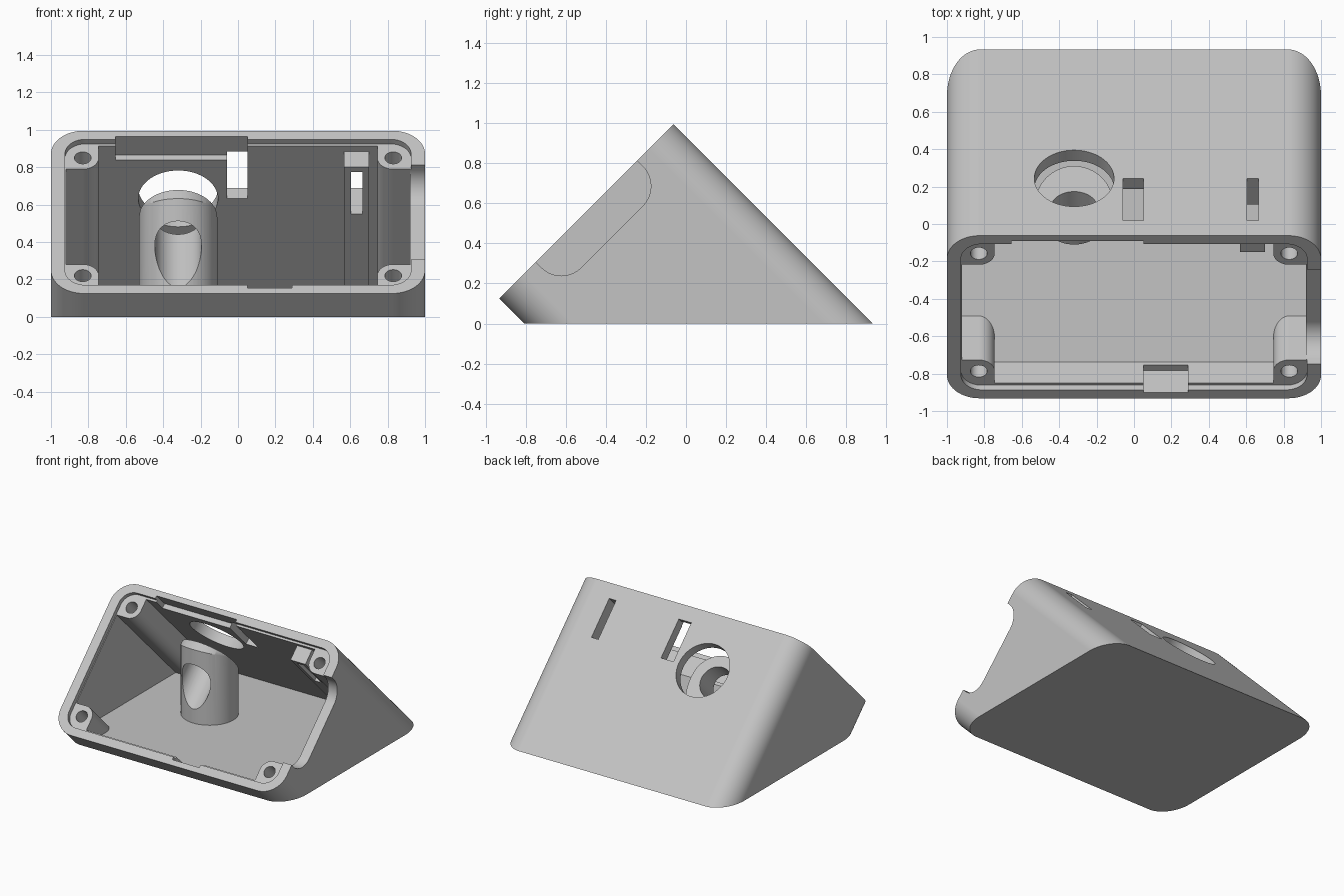
import bpy, bmesh
from math import sin, cos, sqrt, radians
from mathutils import Vector, Matrix

if "Cube" in bpy.data.objects:
    bpy.data.objects.remove(bpy.data.objects["Cube"], do_unlink=True)

# Parts are made in the frame of the open face (x across, y up the face,
# z out of the box) and tilted into place at the end
TILT = Matrix.Translation((0, -0.497, 0.56)) @ Matrix.Rotation(radians(45), 4, "X")
UNTILT = TILT.inverted()
FLOOR = 0.045


def inward(x, s, d):
    return Vector((x, s, -d))


def along_up(x, d, s):
    return Vector((x, s, -d))


def along_x(s, d, x):
    return Vector((x, s, -d))


def upright(x, y, z):
    return UNTILT @ Vector((x, y, z))


def arc(cx, cy, r, start, end, n=16):
    return [(cx + r * cos(radians(start + (end - start) * i / n)),
             cy + r * sin(radians(start + (end - start) * i / n))) for i in range(n + 1)]


def circle(cx, cy, r, n=64):
    return arc(cx, cy, r, 0, 360, n)[:-1]


def rect(x0, x1, y0, y1):
    return [(x0, y0), (x1, y0), (x1, y1), (x0, y1)]


def rounded(w, h, r):
    pts = []
    for sx, sy, a in ((1, 1, 0), (-1, 1, 90), (-1, -1, 180), (1, -1, 270)):
        pts += arc(sx * (w - r), sy * (h - r), r, a, a + 90)
    return pts


def prism(name, outline, lo, hi, place=inward):
    """Extrude a 2D outline from lo to hi in the chosen direction."""
    bm = bmesh.new()
    a = [bm.verts.new(place(u, v, lo)) for u, v in outline]
    b = [bm.verts.new(place(u, v, hi)) for u, v in outline]
    bm.faces.new(a)
    bm.faces.new(b)
    for i in range(len(a)):
        j = (i + 1) % len(a)
        bm.faces.new((a[i], a[j], b[j], b[i]))
    bmesh.ops.recalc_face_normals(bm, faces=bm.faces)
    mesh = bpy.data.meshes.new(name)
    bm.to_mesh(mesh)
    bm.free()
    ob = bpy.data.objects.new(name, mesh)
    bpy.context.collection.objects.link(ob)
    return ob


def measure(mesh):
    """Signed volume, and whether the surface is closed."""
    bm = bmesh.new()
    bm.from_mesh(mesh)
    result = bm.calc_volume(signed=True), all(e.is_manifold for e in bm.edges)
    bm.free()
    return result


def combine(target, tool, op="DIFFERENCE"):
    """Boolean with the first solver that gives a closed, plausible solid."""
    before, size = measure(target.data)[0], measure(tool.data)[0]
    mod = target.modifiers.new("combine", "BOOLEAN")
    mod.operation, mod.object = op, tool
    good = None
    for solver in ("MANIFOLD", "EXACT", "FLOAT"):
        mod.solver = solver
        bpy.context.view_layer.update()
        graph = bpy.context.evaluated_depsgraph_get()
        mesh = bpy.data.meshes.new_from_object(target.evaluated_get(graph))
        after, closed = measure(mesh)
        if closed and after > 0.1 * before and 1e-7 < abs(after - before) < abs(size) + 1e-4:
            good = mesh
            break
    target.modifiers.clear()
    if good:
        target.data = good
    bpy.data.objects.remove(tool, do_unlink=True)


def below(z):
    return prism("below", rect(-3, 3, -3, 3), -3, z, upright)


# Outer shell, cut flat at the ground
housing = prism("housing", rounded(1, 0.615, 0.175), 0, 1.8)
combine(housing, below(0))

# Cavity with four corner posts left standing
cavity = prism("cavity", rounded(0.92, 0.535, 0.1), -0.2, 1.7)
for sx in (-1, 1):
    for ss in (-1, 1):
        post = arc(0.83, 0.445, 0.085, 180, 270) + [(1.1, 0.36), (1.1, 0.7), (0.745, 0.7)]
        combine(cavity, prism("post", [(sx * x, ss * s) for x, s in post], 0.02, 1.9))
combine(cavity, below(FLOOR))
combine(housing, cavity)

# Recessed lip around the opening, level with the post tops
combine(housing, prism("lip", rounded(0.925, 0.551, 0.11), -0.25, 0.035))

# Screw holes
for sx in (-1, 1):
    for ss in (-1, 1):
        combine(housing, prism("screw", circle(sx * 0.83, ss * 0.445, 0.045, 32), -0.1, 0.22))

# Guide rib on the inside of the back wall
rib = prism("rib", rect(0.568, 0.7, 0.417, 0.57), 0.075, 1.7)
combine(rib, below(FLOOR / 2))
combine(housing, rib, "UNION")

# Latch pockets behind the rim
combine(housing, prism("pocket", rect(-0.655, 0.052, 0.4, 0.573), -0.1, 0.142))
combine(housing, prism("pocket", rect(0.05, 0.29, -0.573, -0.45), -0.1, 0.17))

# Back wall openings: round port and two slots
combine(housing, prism("port", circle(-0.32, 0.433, 0.213), 0.45, 0.8, along_up))
for x0, x1 in ((-0.06, 0.05), (0.605, 0.665)):
    combine(housing, prism("slot", rect(x0, x1, 0.115, 0.433), 0.3, 0.8, along_up))

# Rounded cutout in the left side wall
combine(housing, prism("cutout", rounded(0.357, 0.18, 0.14), 0.9, 1.2, along_x))

# Upright tube, mitred to face the port, with a slanted bore
tube = prism("port_tube", circle(-0.32, 0.1, 0.21), FLOOR / 2, 1, upright)
mitre = arc(-0.32, 0.433, 0.2105, 180, 360, 32) + [(0.0, 0.433), (0.0, 2), (-0.7, 2), (-0.7, 0.433)]
combine(tube, prism("mitre", mitre, -2, 0.39, along_up), "INTERSECT")
combine(tube, prism("bore", circle(-0.32, 0.433, 0.125), -0.6, 0.6, along_up))

# Single grey plastic
grey = bpy.data.materials.new("grey_plastic")
grey.use_nodes = True
colour = (0.55, 0.55, 0.55, 1)
grey.diffuse_color = colour
grey.node_tree.nodes["Principled BSDF"].inputs["Base Color"].default_value = colour

for ob in (housing, tube):
    ob.data.transform(TILT)
    ob.data.materials.clear()
    ob.data.materials.append(grey)
    bpy.ops.object.select_all(action="DESELECT")
    ob.select_set(True)
    bpy.context.view_layer.objects.active = ob
    bpy.ops.object.shade_smooth_by_angle(angle=radians(30))
    ob.modifiers.new("even_shading", "WEIGHTED_NORMAL").keep_sharp = True
